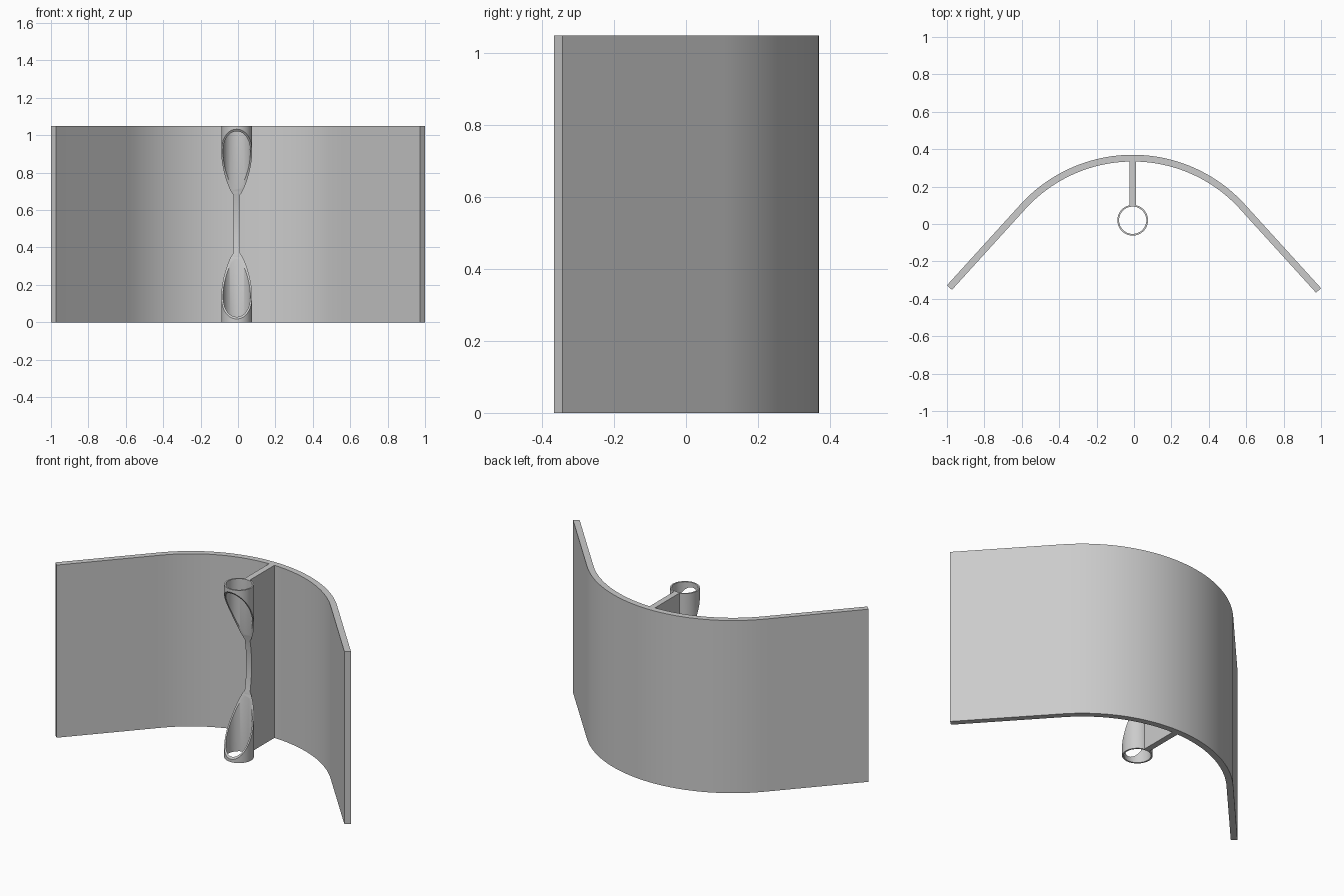
import bpy, bmesh, math

if "Cube" in bpy.data.objects:
    bpy.data.objects.remove(bpy.data.objects["Cube"])

H = 1.05          # full height
CX = -0.007       # centre line of the symmetric parts
T = 0.036         # panel and rib thickness

grey = bpy.data.materials.new("light grey")
grey.diffuse_color = (0.6, 0.6, 0.6, 1)
grey.use_nodes = True
grey.node_tree.nodes["Principled BSDF"].inputs["Base Color"].default_value = grey.diffuse_color


def prism(name, outline, z0=0.0, z1=H):
    """Extrude a closed xy outline upwards."""
    bm = bmesh.new()
    face = bm.faces.new([bm.verts.new((x, y, z0)) for x, y in outline])
    up = bmesh.ops.extrude_face_region(bm, geom=[face])["geom"]
    bmesh.ops.translate(bm, vec=(0, 0, z1 - z0),
                        verts=[v for v in up if isinstance(v, bmesh.types.BMVert)])
    return finish(name, bm)


def finish(name, bm):
    bmesh.ops.recalc_face_normals(bm, faces=bm.faces)
    me = bpy.data.meshes.new(name)
    bm.to_mesh(me)
    bm.free()
    me.materials.append(grey)
    ob = bpy.data.objects.new(name, me)
    bpy.context.collection.objects.link(ob)
    return ob


def activate(ob):
    bpy.ops.object.select_all(action='DESELECT')
    ob.select_set(True)
    bpy.context.view_layer.objects.active = ob


def cut(ob, cutter):
    activate(ob)
    mod = ob.modifiers.new("cut", 'BOOLEAN')
    mod.operation = 'DIFFERENCE'
    mod.solver = 'EXACT'
    mod.object = cutter
    bpy.ops.object.modifier_apply(modifier=mod.name)


# curved panel: circular arc with straight tangent wings
R, A, N = 0.811, math.atan(1.1), 48
outer, inner = [], []


def add_point(x, y, a):
    outer.append((x, y))
    inner.append((x - T * math.sin(a), y - T * math.cos(a)))


def wing_y(x):
    return 1.1 * (0.695 - abs(x - CX))


add_point(-1.0, wing_y(-1.0), -A)
for i in range(N + 1):
    a = -A + 2 * A * i / N
    add_point(CX + R * math.sin(a), 0.37 - R + R * math.cos(a), a)
add_point(1.0, wing_y(1.0), A)
panel = prism("curved_panel", outer + inner[::-1])

# rib joining the panel to the tube
rib = prism("centre_rib", [(CX - T / 2, 0.096), (CX + T / 2, 0.096),
                           (CX + T / 2, 0.345), (CX - T / 2, 0.345)])

# hollow tube
bm = bmesh.new()
S = 64
rings = [[bm.verts.new((CX + r * math.cos(2 * math.pi * i / S),
                        0.02 + r * math.sin(2 * math.pi * i / S), z))
          for i in range(S)]
         for r, z in ((0.082, 0), (0.082, H), (0.073, H), (0.073, 0))]
for k in range(4):
    a, b = rings[k], rings[(k + 1) % 4]
    for i in range(S):
        j = (i + 1) % S
        bm.faces.new((a[i], a[j], b[j], b[i]))
tube = finish("hollow_tube", bm)

# big sideways cylinder that scoops out the front of the tube
bpy.ops.mesh.primitive_cylinder_add(vertices=256, radius=0.816, depth=0.4,
                                    location=(CX, 0.115 - 0.816, H / 2),
                                    rotation=(0, math.pi / 2, 0))
scoop = bpy.context.object
scoop.name = "scoop_cutter"
scoop.data.materials.append(grey)
scoop.hide_render = True
for ob in (tube, rib):
    cut(ob, scoop)
bpy.data.objects.remove(scoop, do_unlink=True)

for ob in (panel, tube, rib):
    activate(ob)
    bpy.ops.object.shade_smooth_by_angle(angle=math.radians(30))
